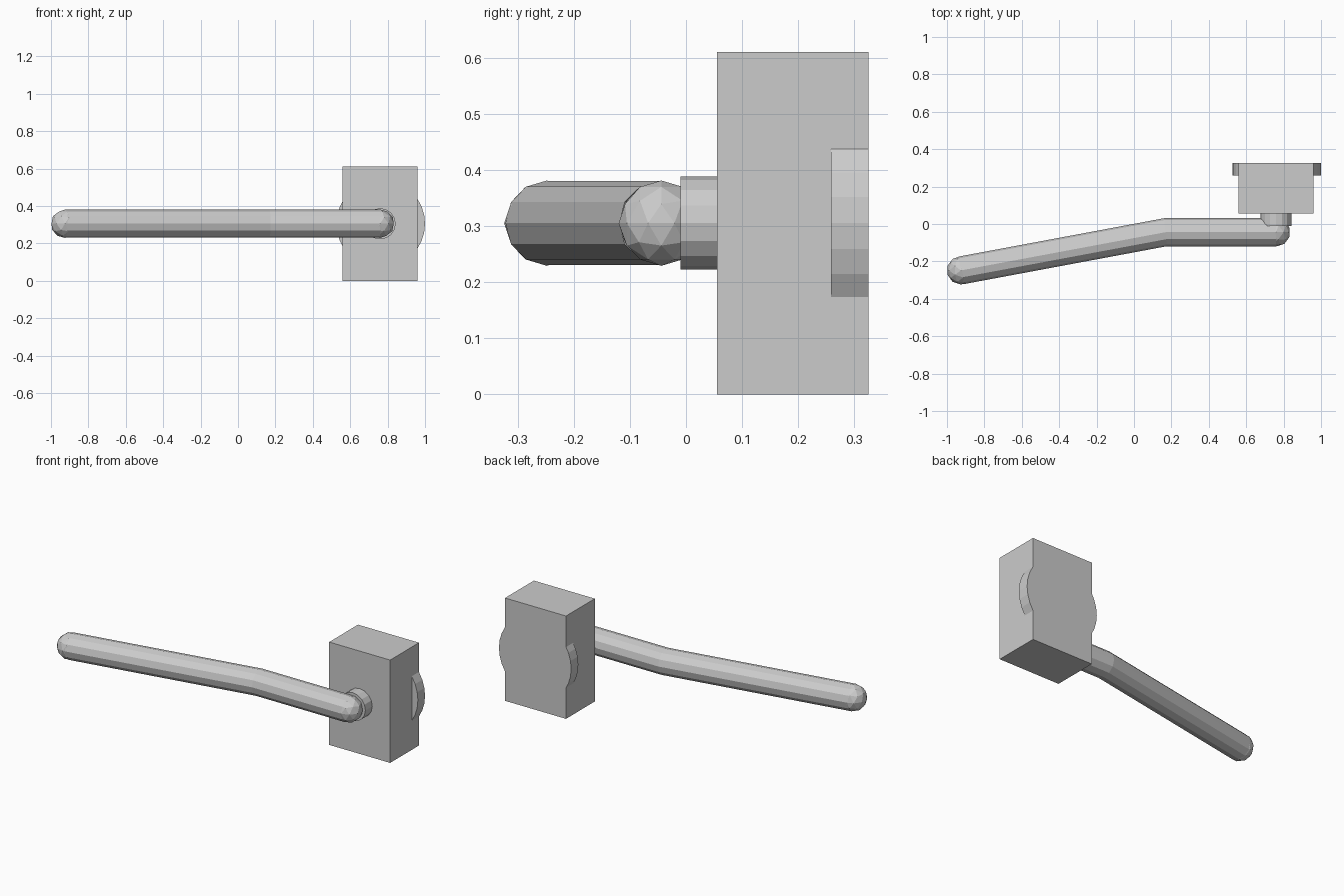
import bpy, bmesh, math
from mathutils import Vector

if "Cube" in bpy.data.objects:
    bpy.data.objects.remove(bpy.data.objects["Cube"])

Z = 0.305      # height of the lever axis
R = 0.075      # lever radius
SIDES = 12


def y_cylinder(name, x, radius, y0, y1, sides):
    bpy.ops.mesh.primitive_cylinder_add(
        vertices=sides, radius=radius, depth=y1 - y0,
        location=(x, (y0 + y1) / 2, Z), rotation=(math.pi / 2, 0, 0))
    bpy.context.object.name = name


def tube(name, path, radius, sides):
    """Mitred flat-sided tube along a horizontal path, with open ends."""
    bm = bmesh.new()
    rings = []
    up = Vector((0, 0, 1))
    for i, p in enumerate(path):
        dirs = [(b - a).normalized() for a, b in zip(path, path[1:])][max(i - 1, 0):i + 1]
        d = sum(dirs, Vector()).normalized()
        side = d.cross(up) / d.dot(dirs[0])
        angles = [2 * math.pi * k / sides for k in range(sides)]
        rings.append([bm.verts.new(p + radius * (math.cos(a) * up + math.sin(a) * side))
                      for a in angles])
    for r0, r1 in zip(rings, rings[1:]):
        for k in range(sides):
            n = (k + 1) % sides
            bm.faces.new((r0[k], r0[n], r1[n], r1[k]))
    bmesh.ops.recalc_face_normals(bm, faces=bm.faces)
    mesh = bpy.data.meshes.new(name)
    bm.to_mesh(mesh)
    bm.free()
    bpy.context.collection.objects.link(bpy.data.objects.new(name, mesh))


# Latch housing
bpy.ops.mesh.primitive_cube_add(size=1, location=(0.76, 0.19, Z))
housing = bpy.context.object
housing.name = "housing"
housing.scale = (0.40, 0.27, 0.61)

# Round rear plate showing on both sides of the housing
y_cylinder("rear_plate", 0.763, 0.237, 0.258, 0.325, 32)

# Spindle joining housing and lever
y_cylinder("spindle", 0.76, 0.083, -0.01, 0.06, 16)

# Bent lever with rounded ends
path = [Vector((-0.925, -0.248, Z)), Vector((0.168, -0.044, Z)), Vector((0.76, -0.044, Z))]
tube("lever", path, R, SIDES)
for name, p in (("lever_tip", path[0]), ("lever_root", path[-1])):
    bpy.ops.mesh.primitive_ico_sphere_add(subdivisions=2, radius=R + 0.001, location=p)
    bpy.context.object.name = name
